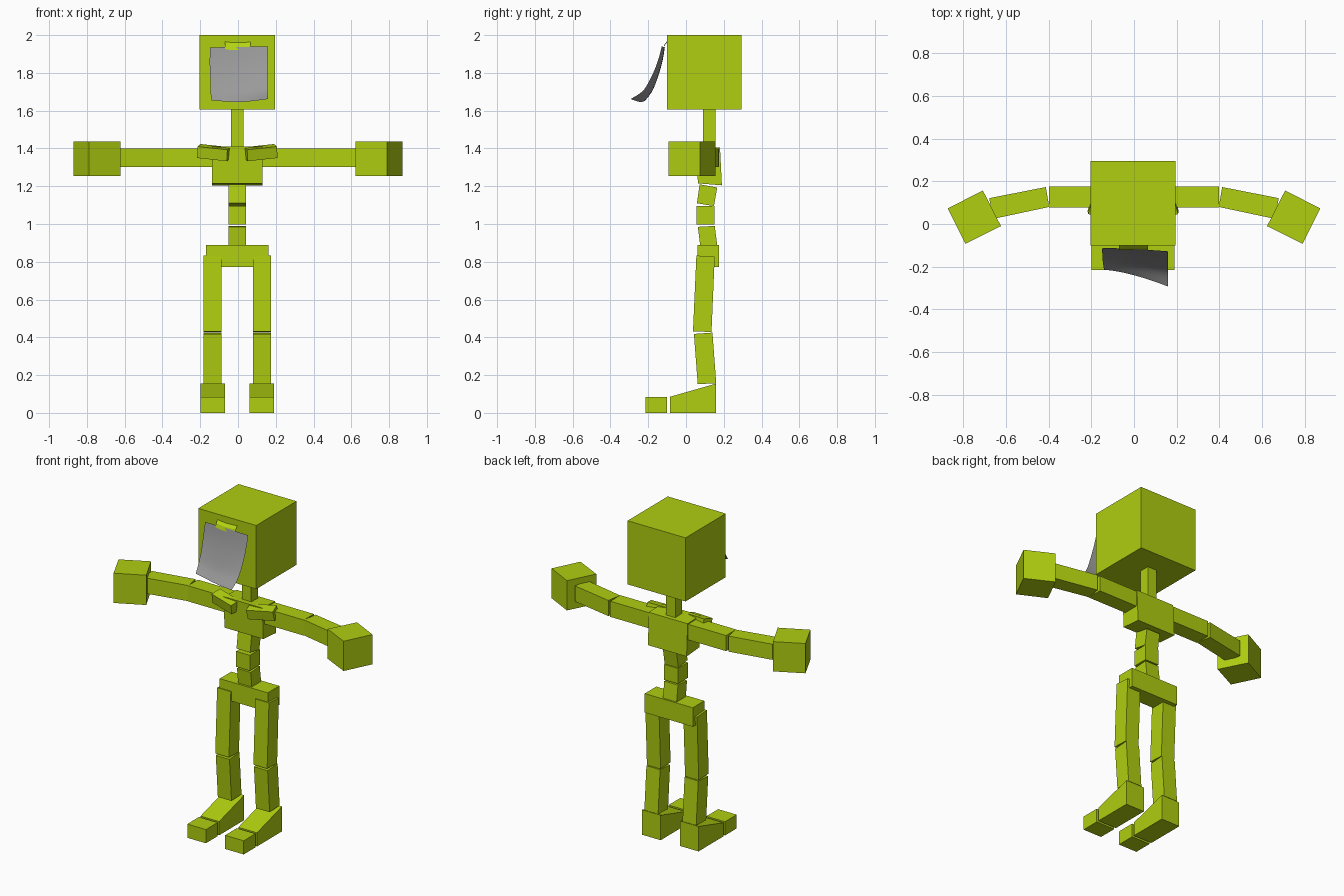
import bpy, bmesh, math
from mathutils import Matrix, Vector

if "Cube" in bpy.data.objects:
    bpy.data.objects.remove(bpy.data.objects["Cube"])


def material(name, rgb):
    m = bpy.data.materials.new(name)
    m.diffuse_color = (*rgb, 1)
    m.use_nodes = True
    m.node_tree.nodes["Principled BSDF"].inputs["Base Color"].default_value = m.diffuse_color
    return m


GREEN = material("lime_green", (0.43, 0.62, 0.005))
TAPE = material("bright_lime", (0.47, 0.68, 0.006))
GREY = material("paper_grey", (0.32, 0.32, 0.32))
CX = -0.004  # body symmetry line


def finish(bm, name, mat):
    bmesh.ops.recalc_face_normals(bm, faces=bm.faces)
    mesh = bpy.data.meshes.new(name)
    bm.to_mesh(mesh)
    bm.free()
    mesh.materials.append(mat)
    ob = bpy.data.objects.new(name, mesh)
    bpy.context.collection.objects.link(ob)
    return ob


def prism(name, outline, lo, hi, axis):
    """Extrude an outline: (y, z) points along x, or (x, y) points along z."""
    bm = bmesh.new()
    place = (lambda p, t: (t, *p)) if axis == 'x' else (lambda p, t: (*p, t))
    rings = [[bm.verts.new(place(p, t)) for p in outline] for t in (lo, hi)]
    n = len(outline)
    bm.faces.new(rings[0])
    bm.faces.new(rings[1])
    for i in range(n):
        j = (i + 1) % n
        bm.faces.new((rings[0][i], rings[0][j], rings[1][j], rings[1][i]))
    return finish(bm, name, GREEN)


def rect(a0, a1, b0, b1):
    return [(a0, b0), (a1, b0), (a1, b1), (a0, b1)]


def centred(name, outline, half):
    prism(name, outline, CX - half, CX + half, 'x')


# head, neck and torso
centred("head", rect(-0.10, 0.295, 1.605, 2.0), 0.199)
centred("neck", rect(0.09, 0.155, 1.39, 1.605), 0.032)
centred("chest", [(0.063, 1.215), (0.19, 1.205), (0.18, 1.405), (0.055, 1.41)], 0.133)
centred("upper_spine", [(0.058, 1.11), (0.148, 1.095), (0.165, 1.193), (0.072, 1.21)], 0.047)
centred("middle_spine", rect(0.055, 0.152, 0.998, 1.094), 0.047)
centred("lower_spine", [(0.075, 0.885), (0.165, 0.89), (0.152, 0.99), (0.063, 0.985)], 0.047)
centred("pelvis", rect(0.062, 0.175, 0.772, 0.89), 0.165)

# legs and feet, both sides
for side, s in (("left", 1), ("right", -1)):
    def leg(part, outline, inner, outer):
        prism(f"{side}_{part}", outline, CX + s * inner, CX + s * outer, 'x')
    leg("thigh", [(0.037, 0.432), (0.135, 0.428), (0.152, 0.827), (0.055, 0.833)], 0.084, 0.178)
    leg("shin", [(0.062, 0.152), (0.16, 0.157), (0.14, 0.425), (0.042, 0.418)], 0.084, 0.178)
    leg("foot", [(-0.085, 0), (0.16, 0), (0.16, 0.155), (-0.085, 0.085)], 0.066, 0.194)
    leg("toe", rect(-0.215, -0.1, 0, 0.085), 0.066, 0.194)

    # arms and hands
    def arm(part, outline, lo, hi):
        prism(f"{side}_{part}", [(s * x, y) for x, y in outline], lo, hi, 'z')
    arm("upper_arm", rect(0.12, 0.398, 0.077, 0.175), 1.303, 1.4)
    arm("forearm", [(0.397, 0.08), (0.66, 0.024), (0.678, 0.121), (0.413, 0.173)], 1.303, 1.4)
    arm("hand", [(0.708, 0.157), (0.872, 0.073), (0.79, -0.093), (0.623, -0.01)], 1.253, 1.438)

    # collar bones: small tilted blocks in front of the chest
    bm = bmesh.new()
    bmesh.ops.create_cube(bm, size=1)
    turn = (Matrix.Rotation(s * math.radians(13), 4, 'Z')
            @ Matrix.Rotation(-s * math.radians(6), 4, 'Y')
            @ Matrix.Rotation(math.radians(12), 4, 'X'))
    bm.transform(Matrix.Translation((CX + s * 0.125, 0.066, 1.378)) @ turn
                 @ Matrix.Diagonal((0.163, 0.065, 0.062, 1)))
    finish(bm, f"{side}_collar_bone", GREEN)


# curled paper sheet hanging in front of the face
def curve_at(points, t):
    f = t * (len(points) - 1)
    i = min(int(f), len(points) - 2)
    p = [Vector(points[max(0, min(k, len(points) - 1))]) for k in range(i - 1, i + 3)]
    u = f - i
    return 0.5 * (2 * p[1] + (p[2] - p[0]) * u + (2 * p[0] - 5 * p[1] + 4 * p[2] - p[3]) * u ** 2
                  + (3 * p[1] - p[0] - 3 * p[2] + p[3]) * u ** 3)


left_edge = [(-0.147, -0.112, 1.935), (-0.15, -0.125, 1.86), (-0.147, -0.148, 1.78),
             (-0.146, -0.178, 1.705), (-0.14, -0.215, 1.655)]
right_edge = [(0.16, -0.128, 1.94), (0.16, -0.15, 1.86), (0.16, -0.183, 1.78),
              (0.158, -0.228, 1.705), (0.16, -0.293, 1.662)]
bm = bmesh.new()
N = 14
grid = []
for r in range(N + 1):
    a, b = curve_at(left_edge, r / N), curve_at(right_edge, r / N)
    row = []
    for c in range(N + 1):
        u = c / N
        p = a.lerp(b, u)
        p.y = a.y + (b.y - a.y) * u ** 1.5
        p.z -= 0.012 * math.sin(math.pi * u) * r / N
        row.append(bm.verts.new(p))
    grid.append(row)
for r in range(N):
    for c in range(N):
        f = bm.faces.new((grid[r][c], grid[r + 1][c], grid[r + 1][c + 1], grid[r][c + 1]))
        f.smooth = True
finish(bm, "paper_sheet", GREY)

# strip of tape holding the sheet, bent over its top edge
bm = bmesh.new()
rows = []
for x, dz in ((-0.07, 0.004), (-0.045, 0), (0, -0.002), (0.045, 0), (0.066, 0.003)):
    rows.append([bm.verts.new((x, y, z + dz)) for y, z in
                 ((-0.101, 1.962), (-0.115, 1.945), (-0.121, 1.922))])
for a, b in zip(rows, rows[1:]):
    for k in range(2):
        bm.faces.new((a[k], a[k + 1], b[k + 1], b[k]))
finish(bm, "tape", TAPE)
